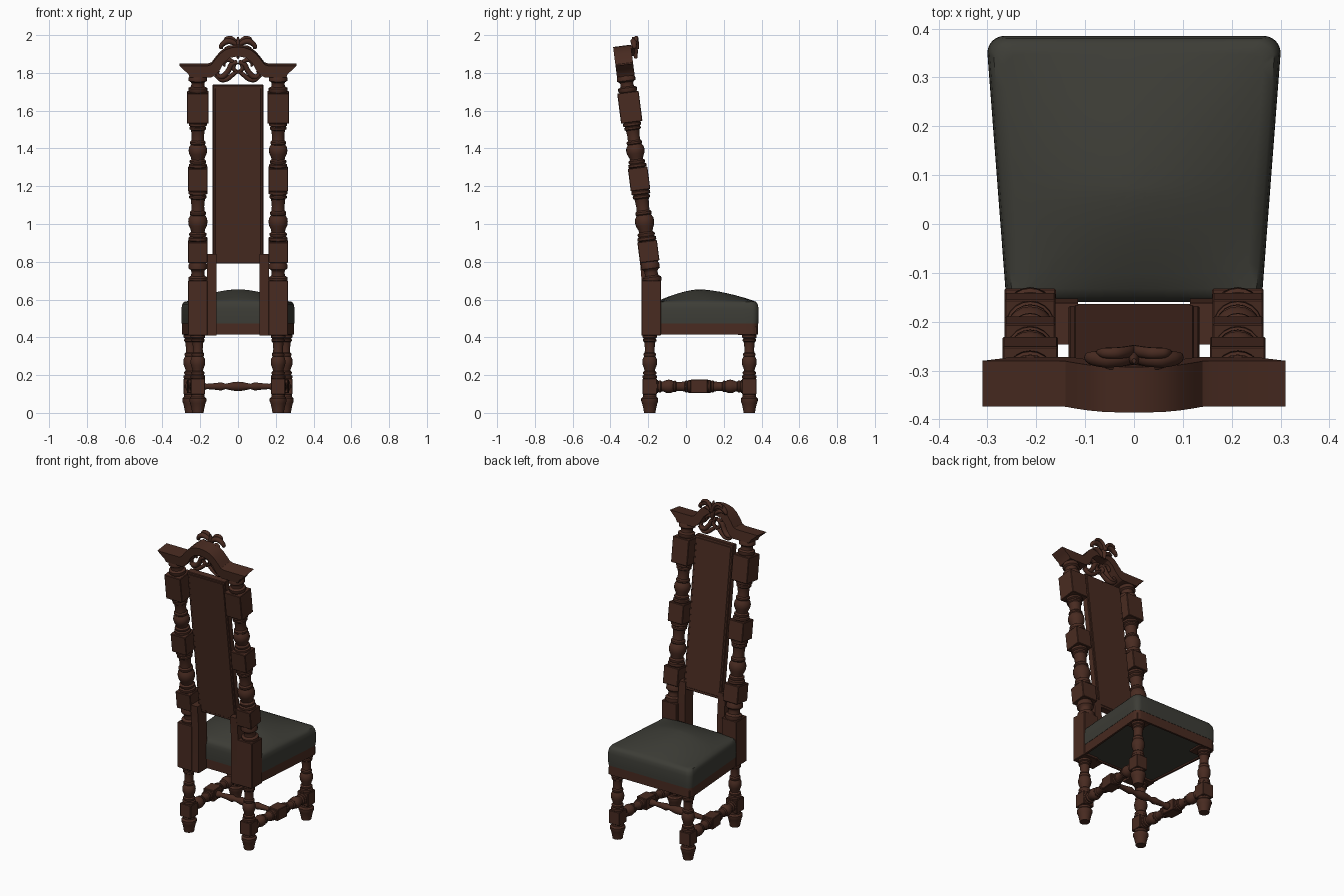
import bpy, bmesh, math
from mathutils import Matrix, Vector

if "Cube" in bpy.data.objects:
    bpy.data.objects.remove(bpy.data.objects["Cube"])


def material(name, rgb):
    m = bpy.data.materials.new(name)
    m.diffuse_color = (*rgb, 1)
    m.use_nodes = True
    m.node_tree.nodes["Principled BSDF"].inputs["Base Color"].default_value = m.diffuse_color
    return m


WOOD = material("dark walnut", (0.066, 0.024, 0.015))
CLOTH = material("grey green cloth", (0.046, 0.046, 0.037))
I = Matrix.Identity(4)
# Raked frame of the chair back: local y is measured from the post axis
BACK = (Matrix.Translation((0, -0.179, 0.7)) @ Matrix.Rotation(math.radians(7.35), 4, 'X')
        @ Matrix.Diagonal((1, 1, 1.006, 1)) @ Matrix.Translation((0, 0, -0.7)))


def finish(name, bm, M=I, mat=WOOD, angle=35):
    bm.transform(M)
    bmesh.ops.recalc_face_normals(bm, faces=bm.faces)
    me = bpy.data.meshes.new(name)
    bm.to_mesh(me)
    bm.free()
    me.materials.append(mat)
    me.polygons.foreach_set("use_smooth", [True] * len(me.polygons))
    me.set_sharp_from_angle(angle=math.radians(angle))
    ob = bpy.data.objects.new(name, me)
    bpy.context.collection.objects.link(ob)
    return ob


def loft(bm, rings, cap=True):
    vs = [[bm.verts.new(p) for p in r] for r in rings]
    n = len(vs[0])
    for a, b in zip(vs, vs[1:]):
        for i in range(n):
            bm.faces.new((a[i], a[(i + 1) % n], b[(i + 1) % n], b[i]))
    if cap:
        bm.faces.new(vs[0])
        bm.faces.new(vs[-1])


def lathe(bm, prof, M=I, seg=20):
    loft(bm, [[M @ Vector((r * math.cos(k * math.tau / seg), r * math.sin(k * math.tau / seg), z))
               for k in range(seg)] for r, z in prof])


def box(bm, c, size, M=I, bevel=0.003):
    geo = bmesh.ops.create_cube(bm, size=1, matrix=M @ Matrix.Translation(c) @ Matrix.Diagonal((*size, 1)))
    edges = list({e for v in geo['verts'] for e in v.link_edges})
    bmesh.ops.bevel(bm, geom=edges, offset=bevel, segments=1, affect='EDGES')


def prism(bm, pts, lo, hi, put):
    loft(bm, [[put(a, b, h) for a, b in pts] for h in (lo, hi)])


BALUSTER = [(.85, 0), (.98, .02), (.98, .07), (.8, .09), (.9, .12), (.9, .15), (.7, .18), (.76, .23),
            (.95, .31), (1, .38), (.95, .45), (.76, .51), (.84, .53), (.84, .57), (.68, .60), (.66, .68),
            (.72, .80), (.76, .83), (.9, .85), (.9, .89), (.78, .91), (.98, .93), (.98, .98), (.85, 1)]
RINGS = [(.9, 0), (1, .08), (1, .25), (.72, .33), (.68, .5), (.75, .6), (.98, .68), (.98, .85), (.85, 1)]


def turned(shape, r, z0, z1):
    return [(r * a, z0 + (z1 - z0) * t) for a, t in shape]


def sweep(bm, pts, radii, depth, y):
    """Flattened tube along a smoothed path in the xz plane."""
    P = [Vector((a, y, b)) for a, b in pts]
    Q, R = [], []
    for i in range(len(P) - 1):
        p0, p1, p2, p3 = P[max(i - 1, 0)], P[i], P[i + 1], P[min(i + 2, len(P) - 1)]
        for k in range(5):
            t = k / 5
            Q.append(.5 * (2 * p1 + (p2 - p0) * t + (2 * p0 - 5 * p1 + 4 * p2 - p3) * t * t
                           + (3 * p1 - p0 - 3 * p2 + p3) * t ** 3))
            R.append(radii[i] + (radii[i + 1] - radii[i]) * t)
    Q.append(P[-1])
    R.append(radii[-1])
    rings = []
    for i, q in enumerate(Q):
        d = (Q[min(i + 1, len(Q) - 1)] - Q[max(i - 1, 0)]).normalized()
        n = Vector((-d.z, 0, d.x))
        rings.append([q + R[i] * math.cos(a) * n + Vector((0, depth * R[i] * math.sin(a), 0))
                      for a in [k * math.tau / 10 for k in range(10)]])
    loft(bm, rings)


FOOT = [(.03, 0), (.033, .02), (.04, .05), (.045, .062), (.045, .075), (.036, .085), (.036, .105)]
REAR, FRONT, MID = Vector((.2125, -.192, 0)), Vector((.25, .335, 0)), .14

for s, side in ((-1, "left"), (1, "right")):
    rear, front = Vector((s * REAR.x, REAR.y, 0)), Vector((s * FRONT.x, FRONT.y, 0))
    # Legs
    for name, p in (("rear_leg", rear), ("front_leg", front)):
        bm = bmesh.new()
        M = Matrix.Translation(p)
        lathe(bm, FOOT, M)
        box(bm, (0, 0, MID), (.076, .076, .085), M)
        lathe(bm, turned(BALUSTER, .039, .18, .415), M)
        if name == "front_leg":
            box(bm, (-s * .01, -.01, .435), (.1, .1, .046), M)
        finish(f"{name}_{side}", bm)
    # Side stretcher with square centre block
    d = front - rear
    L = d.length
    M = Matrix.Translation(rear + Vector((0, 0, MID))) @ d.to_track_quat('Z', 'Y').to_matrix().to_4x4()
    bm = bmesh.new()
    box(bm, (0, 0, L / 2), (.072, .072, .09), M)
    lathe(bm, turned(BALUSTER, .036, .03, L / 2 - .045), M)
    lathe(bm, turned(BALUSTER, .036, L - .03, L / 2 + .045), M)
    finish(f"side_stretcher_{side}", bm)
    # Back post: square base, then raked blocks and turnings
    bm = bmesh.new()
    box(bm, (s * .2125, -.184, .555), (.105, .104, .29))
    M = BACK @ Matrix.Translation((s * .2125, 0, 0))
    for z0, z1, w in ((.80, .91, .104), (1.18, 1.30, .104), (1.54, 1.70, .114)):
        box(bm, (0, 0, (z0 + z1) / 2), (w, w, z1 - z0), M)
    for shape, r, z0, z1 in ((RINGS, .05, .69, .80), (BALUSTER, .051, .91, 1.18),
                             (BALUSTER, .049, 1.30, 1.54), (RINGS, .05, 1.70, 1.79)):
        lathe(bm, turned(shape, r, z0, z1), M)
    finish(f"back_post_{side}", bm)
    # Inner upright that holds the panel
    bm = bmesh.new()
    prism(bm, [(-.235, .41), (-.152, .41), (-.152, .70), (-.162, .84), (-.247, .84), (-.235, .70)],
          .115, .165, lambda a, b, h: (s * h, a, b))
    finish(f"inner_upright_{side}", bm)

# Cross stretcher
bm = bmesh.new()
HALF = [(.015, 0), (.021, .02), (.021, .035), (.014, .05), (.018, .10), (.022, .125), (.014, .15), (.022, .185), (.025, .215)]
prof = [(r, z - .215) for r, z in HALF] + [(r, .215 - z) for r, z in HALF[-2::-1]]
lathe(bm, prof, Matrix.Translation((0, .0715, MID)) @ Matrix.Rotation(math.pi / 2, 4, 'Y'))
finish("cross_stretcher", bm)

# Back panel with a raised field on both faces
bm = bmesh.new()
box(bm, (0, .008, 1.265), (.268, .04, .945), BACK, .003)
box(bm, (0, .008, 1.265), (.244, .044, .915), BACK, .002)
finish("back_panel", bm)

# Crest rail: flared cornice with a central arch
bm = bmesh.new()
half = [(.31, 1.846), (.16, 1.846), (.14, 1.853), (.12, 1.88), (.095, 1.91), (.065, 1.932), (.03, 1.943)]
under = [(.045, 1.888), (.075, 1.862), (.095, 1.825), (.115, 1.80), (.14, 1.785), (.255, 1.785), (.265, 1.805), (.285, 1.822)]
right = half + [(0, 1.946)]
outline = right + [(-x, z) for x, z in half[::-1]] + [(-x, z) for x, z in under[::-1]] + [(0, 1.897)] + under
prism(bm, outline, -.047, .047, lambda a, b, h: (a, h, b))
finish("crest_rail", bm, BACK, angle=25)

# Carved scrolls under the arch and leaf finial on top
bm, fin = bmesh.new(), bmesh.new()
for s in (-1, 1):
    def scroll(target, pts, radii, depth, y):
        sweep(target, [(s * a, b) for a, b in pts], radii, depth, y)
    scroll(bm, [(.004, 1.86), (.035, 1.845), (.05, 1.815), (.075, 1.785), (.10, 1.782), (.112, 1.80), (.10, 1.812)],
           [.012, .014, .014, .015, .013, .01, .006], 1.3, .01)
    scroll(bm, [(0, 1.80), (.025, 1.825), (.02, 1.85), (.05, 1.872), (.075, 1.855), (.07, 1.835)],
           [.008, .011, .01, .012, .01, .005], 1.3, .01)
    scroll(bm, [(0, 1.815), (.03, 1.79), (.06, 1.768), (.09, 1.765), (.12, 1.79)],
           [.008, .012, .013, .012, .01], 1.2, .01)
    scroll(fin, [(0, 1.932), (.025, 1.955), (.055, 1.962), (.08, 1.948), (.092, 1.93), (.08, 1.925)],
           [.01, .014, .016, .014, .01, .004], 1.1, .065)
    scroll(fin, [(0, 1.92), (.012, 1.955), (.035, 1.977), (.062, 1.975), (.075, 1.96)],
           [.008, .01, .01, .009, .003], 1.2, .08)
    scroll(fin, [(0, 1.89), (.02, 1.915), (.045, 1.93), (.07, 1.925)], [.006, .011, .012, .004], 1.4, .052)
sweep(fin, [(0, 1.87), (0, 1.91), (0, 1.95), (0, 1.985)], [.006, .014, .012, .004], 1.2, .065)
finish("arch_scrolls", bm, BACK, angle=60)
finish("crest_leaves", fin, BACK, angle=60)


# Seat outline: trapezoid with rounded front corners
def seat_outline(grow=0.0, r=.035):
    pts = []
    corners = ((.30, .385, 0), (-.30, .385, 90), (-.262, -.16, 180), (.262, -.16, 270))
    for j, (cx, cy, a0) in enumerate(corners):
        rr = r if cy > 0 else .012
        ox = cx - math.copysign(rr - grow, cx)
        oy = cy - math.copysign(rr - grow, cy)
        for k in range(7):
            a = math.radians(a0 + 15 * k)
            pts.append(Vector((ox + rr * math.cos(a), oy + rr * math.sin(a))))
    # subdivide the straight sides so the dome curves smoothly
    dense = []
    for p, q in zip(pts, pts[1:] + pts[:1]):
        n = 10 if (q - p).length > .1 else 1
        dense += [p.lerp(q, k / n) for k in range(n)]
    return dense


# Thin seat rails, open underneath
bm = bmesh.new()
out, inn = seat_outline(-.003), seat_outline(-.015)
loft(bm, [[(x, y, z) for x, y in o] for o, z in
          ((out, .415), (out, .478), (inn, .478), (inn, .415), (out, .415))], cap=False)
bmesh.ops.remove_doubles(bm, verts=bm.verts, dist=1e-5)
finish("seat_rails", bm)

# Domed upholstered seat
bm = bmesh.new()
base = seat_outline()


def dome(x, y):
    v = (y - .07) / (.315 if y > .07 else .235)
    u = x / (.277 + .073 * (y - .07))
    return .588 + .066 * max(0, 1 - abs(u / .97) ** 1.8) * max(0, 1 - abs(v / .97) ** 1.6)


def seat_ring(s, z=None):
    pts = [(x * s, .07 + (y - .07) * s) for x, y in base]
    return [(x, y, dome(x, y) if z is None else z) for x, y in pts]


rings = [seat_ring(.95, .424), seat_ring(.95, .474), seat_ring(.995, .474), seat_ring(1, .50), seat_ring(.998, .55),
         seat_ring(.985, .573), seat_ring(.955, .588)]
rings += [seat_ring(s) for s in (.88, .76, .62, .48, .34, .2, .08, .01)]
loft(bm, rings)
finish("seat_cushion", bm, mat=CLOTH, angle=50)
